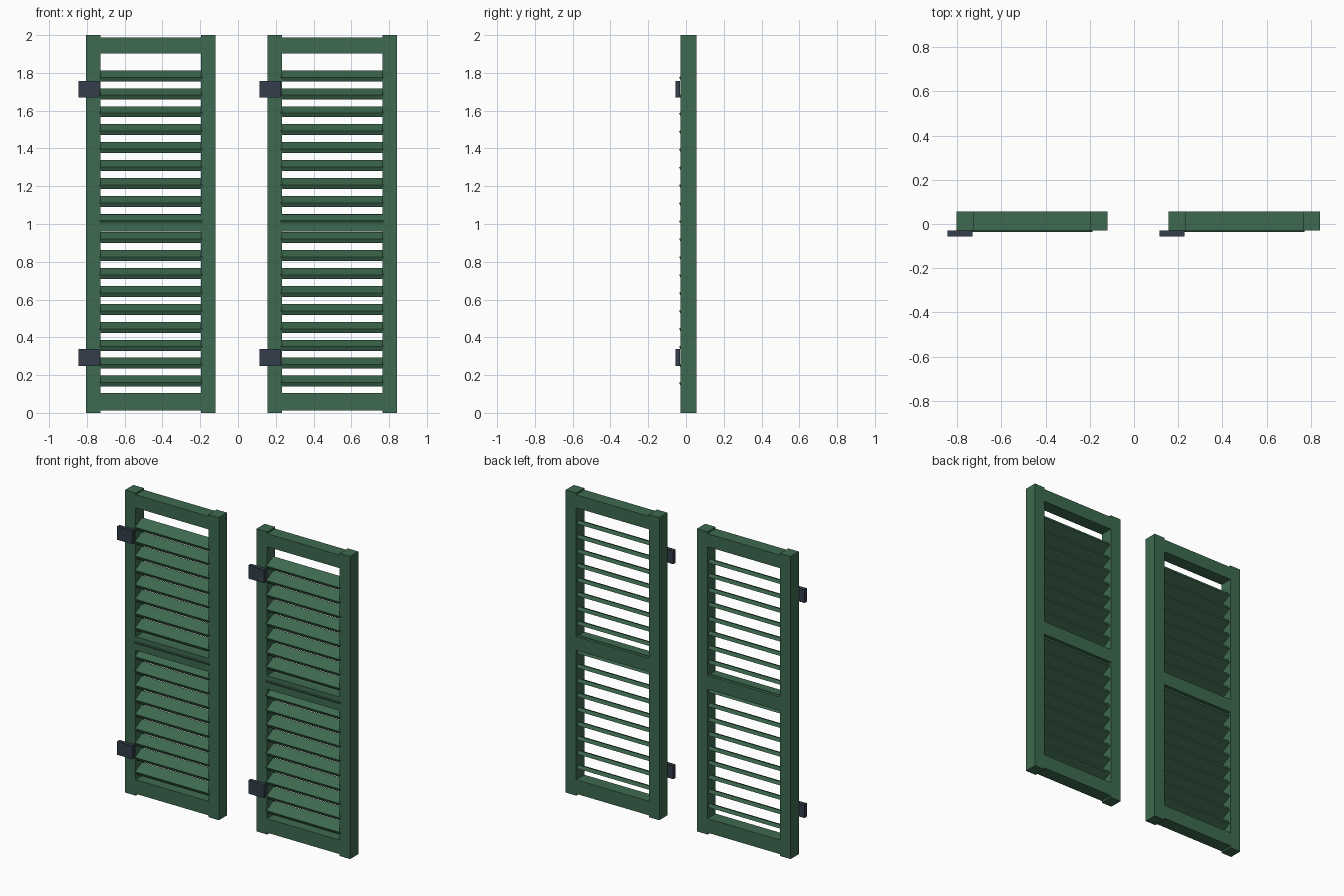
import bpy
from math import radians
from mathutils import Matrix, Vector

cube = bpy.data.objects.get("Cube")
if cube:
    bpy.data.objects.remove(cube, do_unlink=True)


def make_material(name, rgb):
    mat = bpy.data.materials.new(name)
    mat.use_nodes = True
    mat.diffuse_color = (*rgb, 1)
    mat.node_tree.nodes["Principled BSDF"].inputs["Base Color"].default_value = (*rgb, 1)
    return mat


GREEN = make_material("shutter green", (0.048, 0.144, 0.08))
IRON = make_material("dark iron", (0.034, 0.048, 0.069))


def box(name, center, size, mat, tilt=0):
    """Box of the given size, tilted about the x axis."""
    bpy.ops.mesh.primitive_cube_add(size=1)
    obj = bpy.context.object
    obj.name = name
    obj.data.transform(Matrix.Rotation(tilt, 4, "X") @ Matrix.Diagonal((*size, 1)))
    obj.location = Vector(center)
    obj.data.materials.append(mat)
    return obj


HALF_WIDTH = 0.3425
STILE = 0.077
DEPTH = 0.086
MID_Y = 0.013
OPENING = 2 * (HALF_WIDTH - STILE)
SLATS = 18
SLAT_STEP = 0.0951


def shutter(side, cx):
    # Upright stiles
    for edge, s in (("outer", -1), ("inner", 1)):
        box(f"{side}_{edge}_stile", (cx + s * (HALF_WIDTH - STILE / 2), MID_Y, 1),
            (STILE, DEPTH, 2), GREEN)
    # Horizontal rails
    for part, low, high in (("bottom", 0.012, 0.105), ("middle", 0.96, 1.05),
                            ("top", 1.902, 1.988)):
        box(f"{side}_{part}_rail", (cx, MID_Y, (low + high) / 2),
            (OPENING, DEPTH, high - low), GREEN)
    # Slanted louvre slats, front edge low
    for i in range(SLATS):
        box(f"{side}_slat_{i + 1}", (cx, 0.005, 1.7845 - i * SLAT_STEP),
            (0.546, 0.081, 0.024), GREEN, radians(27))
    # Hinge plates on the front
    for part, z in (("lower", 0.293), ("upper", 1.714)):
        box(f"{side}_{part}_hinge", (cx - 0.327, -0.0435, z), (0.113, 0.026, 0.088), IRON)


shutter("right", -0.4615)
shutter("left", 0.4985)
